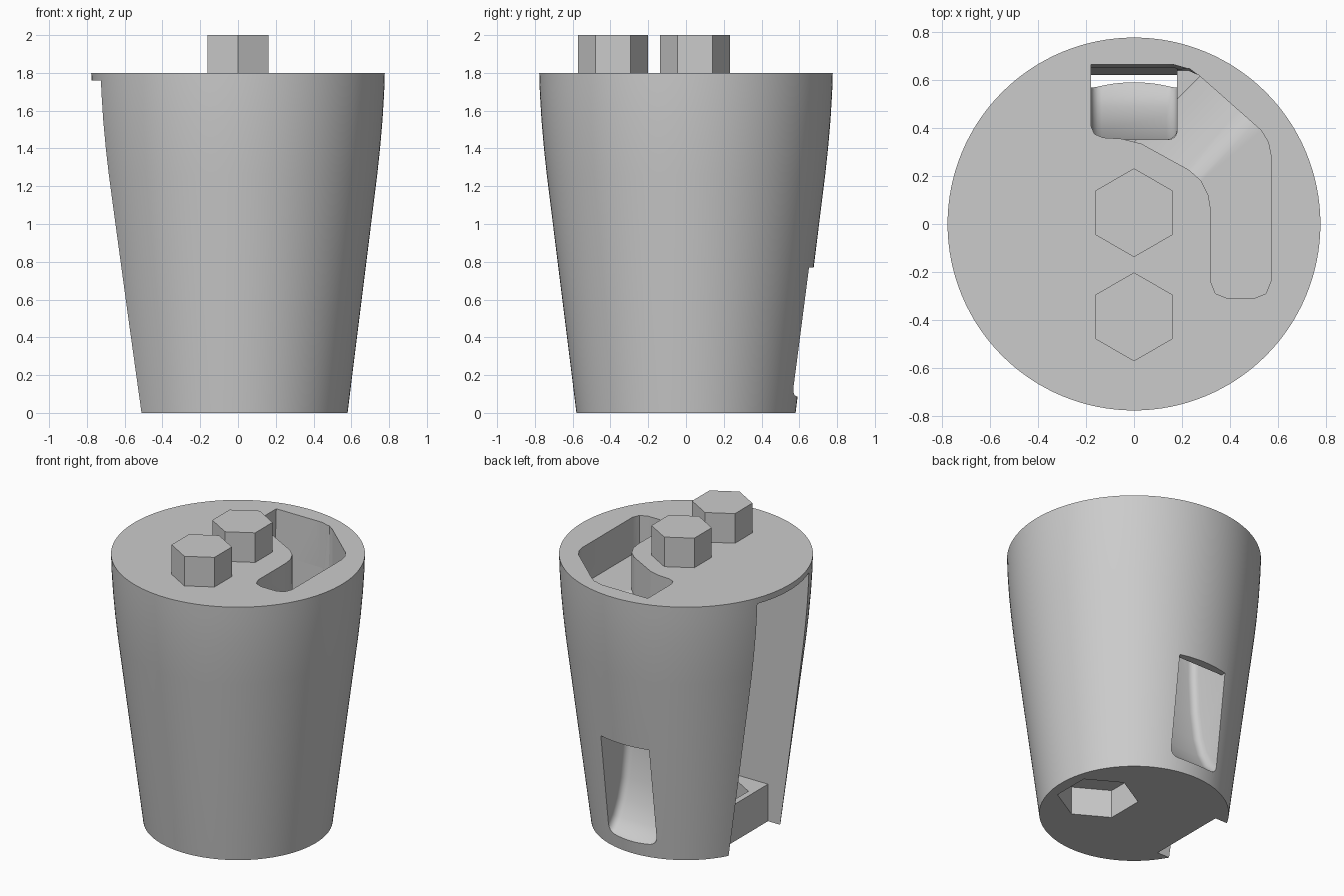
import bpy, bmesh, math
from mathutils import Vector

cube = bpy.data.objects.get("Cube")
if cube:
    bpy.data.objects.remove(cube, do_unlink=True)

grey = bpy.data.materials.new("plain grey")
grey.use_nodes = True
grey.diffuse_color = (0.6, 0.6, 0.6, 1)
grey.node_tree.nodes["Principled BSDF"].inputs["Base Color"].default_value = (0.6, 0.6, 0.6, 1)


def make_object(name, bm):
    bmesh.ops.recalc_face_normals(bm, faces=bm.faces)
    mesh = bpy.data.meshes.new(name)
    bm.to_mesh(mesh)
    bm.free()
    mesh.materials.append(grey)
    obj = bpy.data.objects.new(name, mesh)
    bpy.context.collection.objects.link(obj)
    return obj


def prism(points, offset):
    """Extrude a closed loop of 3D points along an offset."""
    bm = bmesh.new()
    face = bm.faces.new([bm.verts.new(p) for p in points])
    top = bmesh.ops.extrude_face_region(bm, geom=[face])["geom"]
    verts = [v for v in top if isinstance(v, bmesh.types.BMVert)]
    bmesh.ops.translate(bm, verts=verts, vec=offset)
    return bm


def hexagon(name, x, y, radius, z0, z1):
    angles = [math.radians(30 + 60 * i) for i in range(6)]
    loop = [(x + radius * math.cos(a), y + radius * math.sin(a), z0) for a in angles]
    return make_object(name, prism(loop, (0, 0, z1 - z0)))


def box(name, x0, x1, y0, y1, z0, z1):
    loop = [(x0, y0, z0), (x1, y0, z0), (x1, y1, z0), (x0, y1, z0)]
    return make_object(name, prism(loop, (0, 0, z1 - z0)))


def activate(obj):
    bpy.ops.object.select_all(action="DESELECT")
    obj.select_set(True)
    bpy.context.view_layer.objects.active = obj


def carve(target, cutter):
    cutter.hide_render = True
    mod = target.modifiers.new("cut", "BOOLEAN")
    mod.operation = "DIFFERENCE"
    mod.solver = "EXACT"
    mod.object = cutter
    activate(target)
    bpy.ops.object.modifier_apply(modifier=mod.name)
    bpy.data.objects.remove(cutter, do_unlink=True)


# Tapered round body, turned from a profile
profile = [(0.58, 0), (0.737, 1.26), (0.752, 1.4), (0.765, 1.55), (0.774, 1.7), (0.777, 1.8)]
sides = 128
bm = bmesh.new()
rings = []
for r, z in profile:
    rings.append([bm.verts.new((r * math.cos(math.tau * i / sides),
                                r * math.sin(math.tau * i / sides), z)) for i in range(sides)])
for low, high in zip(rings, rings[1:]):
    for i in range(sides):
        j = (i + 1) % sides
        bm.faces.new((low[i], low[j], high[j], high[i]))
bm.faces.new(rings[0])
bm.faces.new(rings[-1])
body = make_object("tapered_body", bm)

# Side slot with a raised ledge, and the hexagonal sockets
carve(body, box("slot_cutter", -1, 0, -0.275, 0.275, 0.25, 1.76))
carve(body, box("ledge_cutter", -1, -0.42, -0.275, 0.275, -0.1, 0.3))
carve(body, hexagon("ledge_socket_cutter", -0.22, -0.03, 0.185, 0.1, 0.4))
carve(body, hexagon("base_socket_cutter", 0.29, 0.0, 0.25, -0.1, 0.19))

# Top channel: rounded outline with a floor that dips towards the chute
outline = [(0.32, -0.24), (0.34, -0.29), (0.39, -0.31), (0.5, -0.31), (0.55, -0.29),
           (0.57, -0.24), (0.57, 0.29), (0.56, 0.34), (0.53, 0.39), (0.27, 0.62),
           (0.23, 0.65), (0.16, 0.67), (-0.18, 0.67), (-0.18, 0.41), (-0.165, 0.375),
           (-0.13, 0.36), (-0.05, 0.355), (0.03, 0.335), (0.23, 0.225), (0.28, 0.18),
           (0.31, 0.12), (0.32, 0.06)]
bm = prism([(x, y, 1.55) for x, y in outline], (0, 0, 0.35))
start, end, steps = -0.08, 0.34, 7
for i in range(steps + 1):
    s = start + (end - start) * i / steps
    bmesh.ops.bisect_plane(bm, geom=bm.verts[:] + bm.edges[:] + bm.faces[:],
                           plane_co=(0, s, 0), plane_no=Vector((-1, 1, 0)).normalized())
for v in bm.verts:
    if v.co.z < 1.6:
        t = min(max((v.co.y - v.co.x - start) / (end - start), 0), 1)
        v.co.z -= 0.4 * t ** 1.6
        v.co.y = min(v.co.y, 0.67 - 0.05 * (1.8 - v.co.z))
bmesh.ops.triangulate(bm, faces=bm.faces)
carve(body, make_object("channel_cutter", bm))

# Curved chute dropping out through the rear window
ramp = [(0.352, 1.3), (0.355, 0.85), (0.37, 0.6), (0.4, 0.4), (0.44, 0.27),
        (0.49, 0.17), (0.54, 0.11), (0.6, 0.08), (0.9, 0.075)]
loop = ramp + [(0.9, 0.77), (0.62, 0.77), (0.655, 1.5), (0.352, 1.5)]
bm = prism([(-0.18, y, z) for y, z in loop], (0.36, 0, 0))
floor_points = {(round(y, 3), round(z, 3)) for y, z in ramp}


def on_floor(v):
    return (round(v.co.y, 3), round(v.co.z, 3)) in floor_points


edges = [e for e in bm.edges if all(on_floor(v) for v in e.verts)
         and abs(e.verts[0].co.x - e.verts[1].co.x) < 0.01]
bmesh.ops.bevel(bm, geom=edges, offset=0.045, segments=4, profile=0.5, affect="EDGES")
bmesh.ops.triangulate(bm, faces=bm.faces)
carve(body, make_object("chute_cutter", bm))

activate(body)
bpy.ops.object.shade_smooth_by_angle(angle=math.radians(25))

# Hexagonal pegs on top
for name, y in (("rear_peg", 0.047), ("front_peg", -0.387)):
    hexagon(name, 0, y, 0.185, 1.78, 2.0)
